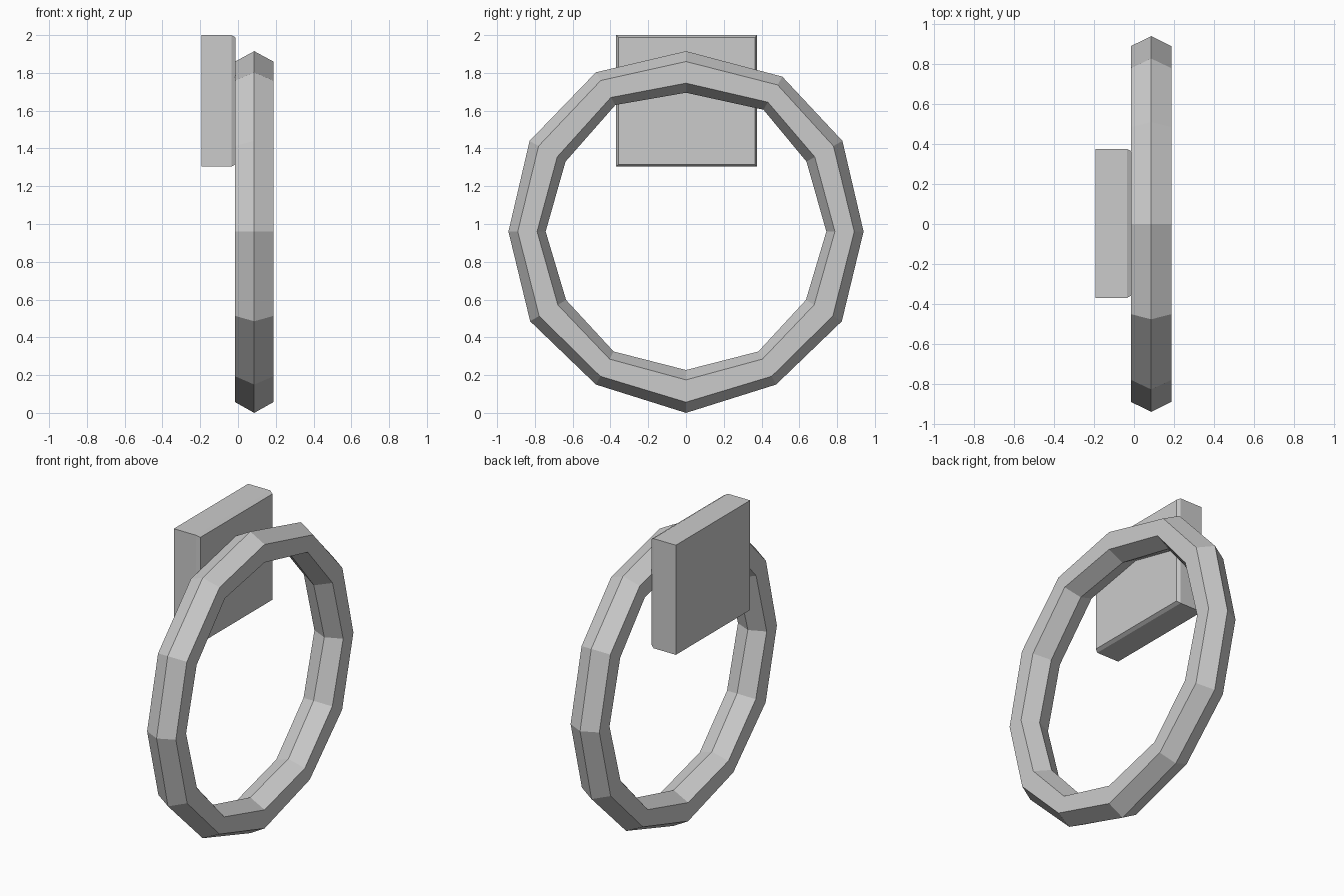
import bpy

if "Cube" in bpy.data.objects:
    bpy.data.objects.remove(bpy.data.objects["Cube"])


def make_object(name, verts, faces):
    mesh = bpy.data.meshes.new(name)
    mesh.from_pydata(verts, [], faces)
    mesh.validate()
    obj = bpy.data.objects.new(name, mesh)
    bpy.context.collection.objects.link(obj)
    return obj


def loft(name, loops, closed):
    """Skin equal-length vertex loops; cap the ends or join them into a ring."""
    n, m = len(loops[0]), len(loops)
    verts = [v for loop in loops for v in loop]
    faces = []
    for i in range(m if closed else m - 1):
        a, b = i * n, (i + 1) % m * n
        for j in range(n):
            k = (j + 1) % n
            faces.append((a + j, a + k, b + k, b + j))
    if not closed:
        faces += [tuple(reversed(range(n))), tuple(range((m - 1) * n, m * n))]
    return make_object(name, verts, faces)


# Towel ring: twelve hexagonal sections, each from an outer (y, z) to an inner (y, z)
right_side = [
    ((0.00, 1.915), (0.00, 1.695)),
    ((0.51, 1.78), (0.41, 1.605)),
    ((0.828, 1.44), (0.638, 1.33)),
    ((0.94, 0.96), (0.743, 0.96)),
    ((0.825, 0.485), (0.635, 0.598)),
    ((0.477, 0.15), (0.383, 0.325)),
    ((0.00, 0.00), (0.00, 0.227)),
]
left_side = [((-o[0], o[1]), (-i[0], i[1])) for o, i in reversed(right_side[1:-1])]
left_side[-1] = ((-0.477, 1.803), (-0.374, 1.63))  # slightly uneven corner

x_mid, half = 0.086, 0.101
section = [(0, 0), (1, 0.25), (1, 0.77), (0, 1), (-1, 0.77), (-1, 0.25)]
loops = []
for outer, inner in right_side + left_side:
    loops.append([(x_mid + half * s,
                   outer[0] + (inner[0] - outer[0]) * t,
                   outer[1] + (inner[1] - outer[1]) * t) for s, t in section])
loft("towel_ring", loops, True)

# Wall plate: block with a chamfered front edge
plate = []
for x, inset in ((-0.192, 0), (-0.035, 0), (-0.0135, 0.012)):
    y0, y1, z0, z1 = -0.37 + inset, 0.376 - inset, 1.304 + inset, 2.0 - inset
    plate.append([(x, y0, z0), (x, y1, z0), (x, y1, z1), (x, y0, z1)])
loft("wall_plate", plate, False)

# Make all normals point outwards
import bmesh
for obj in bpy.context.collection.objects:
    bm = bmesh.new()
    bm.from_mesh(obj.data)
    bmesh.ops.recalc_face_normals(bm, faces=bm.faces)
    bm.to_mesh(obj.data)
    bm.free()
